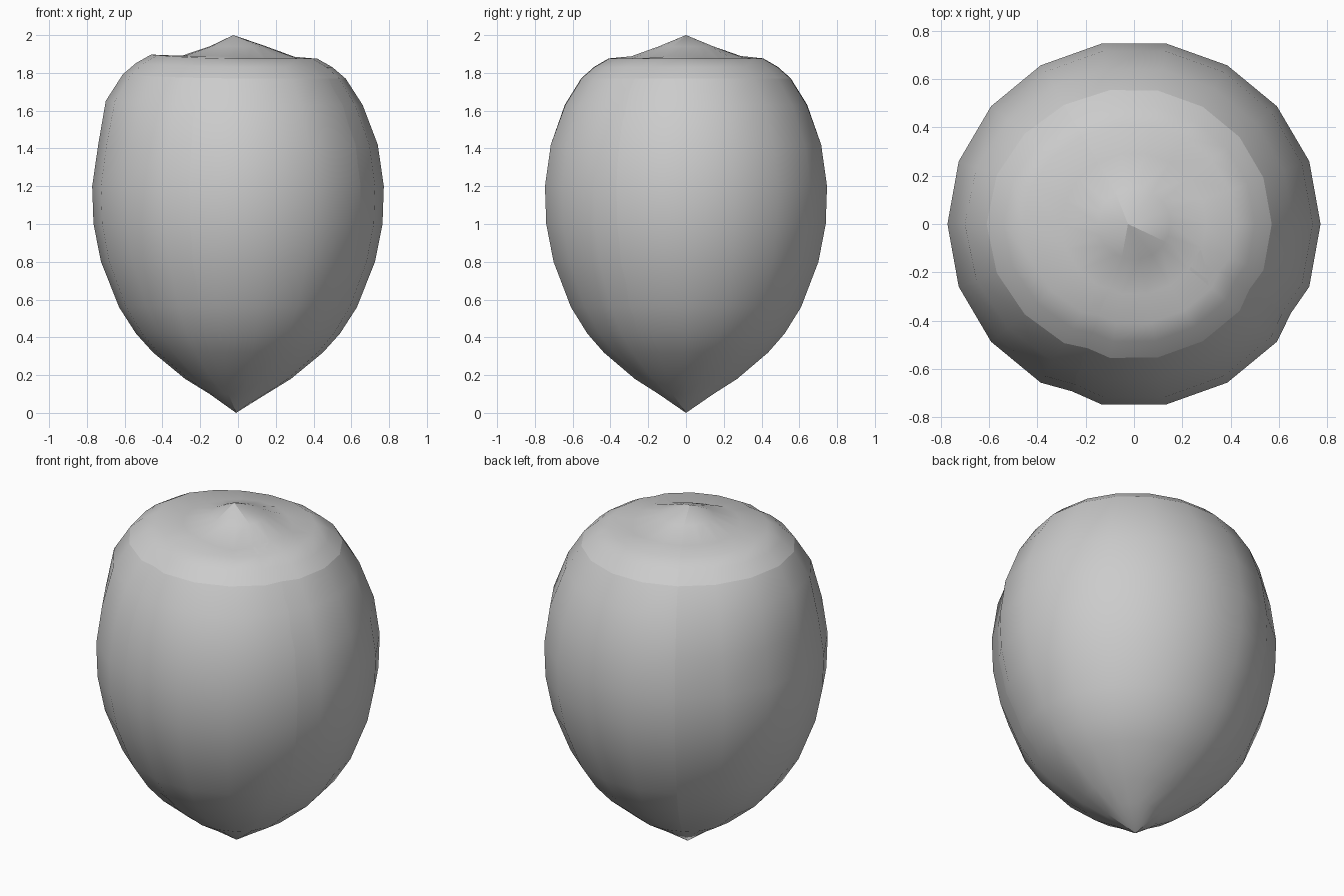
import bpy, bmesh
from math import cos, sin, radians, exp

cube = bpy.data.objects.get("Cube")
if cube:
    bpy.data.objects.remove(cube, do_unlink=True)

grey = bpy.data.materials.new("petal grey")
grey.use_nodes = True
grey.diffuse_color = (0.6, 0.6, 0.6, 1)
grey.node_tree.nodes["Principled BSDF"].inputs["Base Color"].default_value = (0.6, 0.6, 0.6, 1)

# Bud profile (radius, height) from the base tip to the closed crown
PROFILE = [(0.15, 0.1), (0.28, 0.18), (0.45, 0.32), (0.54, 0.42), (0.63, 0.56),
           (0.725, 0.8), (0.765, 1.0), (0.772, 1.2), (0.74, 1.42), (0.66, 1.63),
           (0.57, 1.77), (0.5, 1.83), (0.42, 1.875), (0.3, 1.9), (0.15, 1.94)]
RIM = 10
STEP = 20


def bump(angle, centre, width):
    gap = (angle - centre + 180) % 360 - 180
    return exp(-(gap / width) ** 2)


def petal(name, start, end, tuck_start):
    """One curved petal from tip to crown, its trailing edge tucked under the next."""
    bm = bmesh.new()
    base = bm.verts.new((-0.01, 0, 0))
    crown = bm.verts.new((-0.025, 0, 2.0))
    columns = []
    for a in range(start, end + STEP, STEP):
        inset = 0.02 if a == end or (a == start and tuck_start) else 0
        column = []
        for i, (r, z) in enumerate(PROFILE):
            # The left-hand lip is fuller, and the crown has shallow dents
            if i >= RIM - 1:
                lip = bump(a, 180, 50)
                r += 0.04 * lip * (i < 13)
                z += 0.022 * lip * (i < 13)
            if i == 13:
                z -= 0.03 * (bump(a, 300, 25) + bump(a, 40, 30)) + 0.01
            r -= inset * min(1, r / 0.5)
            t = radians(a)
            column.append(bm.verts.new((r * cos(t), 0.982 * r * sin(t), z)))
        columns.append(column)
    for left, right in zip(columns, columns[1:]):
        bm.faces.new((base, right[0], left[0]))
        bm.faces.new((left[-1], right[-1], crown))
        for i in range(len(PROFILE) - 1):
            bm.faces.new((left[i], right[i], right[i + 1], left[i + 1]))
        # Crisp fold where the petal turns inwards
        bm.edges.get((left[RIM], right[RIM])).smooth = False
    for face in bm.faces:
        face.smooth = True
    mesh = bpy.data.meshes.new(name)
    bm.to_mesh(mesh)
    bm.free()
    mesh.materials.append(grey)
    obj = bpy.data.objects.new(name, mesh)
    bpy.context.collection.objects.link(obj)


petal("left_petal", 120, 260, False)
petal("front_petal", 240, 340, True)
petal("back_petal", 320, 500, True)
